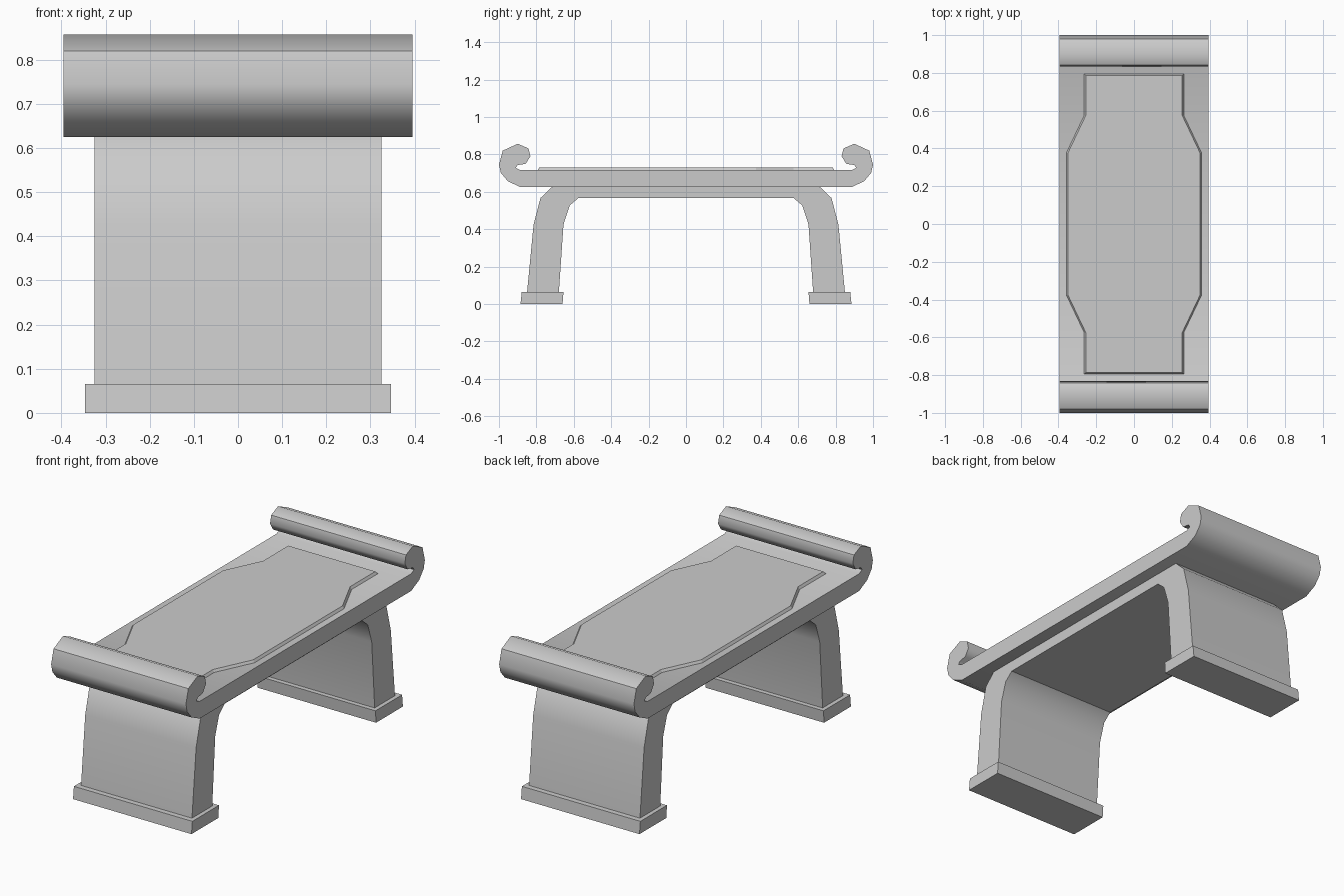
import bpy, bmesh, math

if "Cube" in bpy.data.objects:
    bpy.data.objects.remove(bpy.data.objects["Cube"])


def mirrored(half):
    """Close a half outline (positive first axis) by mirroring it."""
    return half + [(-a, b) for a, b in reversed(half)]


def make_object(name, bm, smooth=None):
    bmesh.ops.recalc_face_normals(bm, faces=bm.faces[:])
    mesh = bpy.data.meshes.new(name)
    bm.to_mesh(mesh)
    bm.free()
    obj = bpy.data.objects.new(name, mesh)
    bpy.context.collection.objects.link(obj)
    if smooth:
        bpy.ops.object.select_all(action='DESELECT')
        obj.select_set(True)
        bpy.context.view_layer.objects.active = obj
        bpy.ops.object.shade_smooth_by_angle(angle=math.radians(smooth))
    return obj


def loft(name, rings, smooth=None):
    """Skin two matching rings of points and cap both ends."""
    bm = bmesh.new()
    a, b = [[bm.verts.new(p) for p in ring] for ring in rings]
    for i in range(len(a)):
        j = (i + 1) % len(a)
        bm.faces.new((a[i], a[j], b[j], b[i]))
    bm.faces.new(a)
    bm.faces.new(b)
    return make_object(name, bm, smooth)


def extrude_x(name, profile, half_width, smooth=None):
    """Extrude a (y, z) profile across the bench."""
    return loft(name, [[(x, y, z) for y, z in profile]
                       for x in (-half_width, half_width)], smooth)


# Bench top with a rolled scroll at each end
scroll = [(0.885, 0.625), (0.953, 0.657), (0.99, 0.702), (1.0, 0.745),
          (0.98, 0.82), (0.90, 0.857), (0.842, 0.832), (0.832, 0.79),
          (0.857, 0.75), (0.90, 0.743), (0.91, 0.728), (0.885, 0.716)]
extrude_x("scrolled_top", mirrored(scroll), 0.395, 50)

# Arched leg frame under the top
arch = [(0.68, 0.06), (0.655, 0.425), (0.622, 0.527), (0.575, 0.567)]
outer = [(0.715, 0.627), (0.778, 0.567), (0.815, 0.425), (0.85, 0.06)]
inner_path = arch + [(-y, z) for y, z in reversed(arch)]
outer_path = [(-y, z) for y, z in reversed(outer)] + outer
extrude_x("leg_arch", inner_path + outer_path, 0.325, 40)

# Feet
foot = [(0.66, 0.0), (0.885, 0.0), (0.878, 0.065), (0.655, 0.065)]
for name, side in (("front_foot", -1), ("back_foot", 1)):
    extrude_x(name, [(side * y, z) for y, z in foot], 0.347)

# Raised seat panel with a narrow bevelled rim
def panel_outline(inset):
    half = [(0.265, -0.795 + inset), (0.265, -0.575), (0.36, -0.375),
            (0.36, 0.375), (0.265, 0.575), (0.265, 0.795 - inset)]
    return mirrored([(x - inset, y) for x, y in half])

loft("seat_panel", [[(x, y, 0.714) for x, y in panel_outline(0.0)],
                    [(x, y, 0.729) for x, y in panel_outline(0.01)]])
